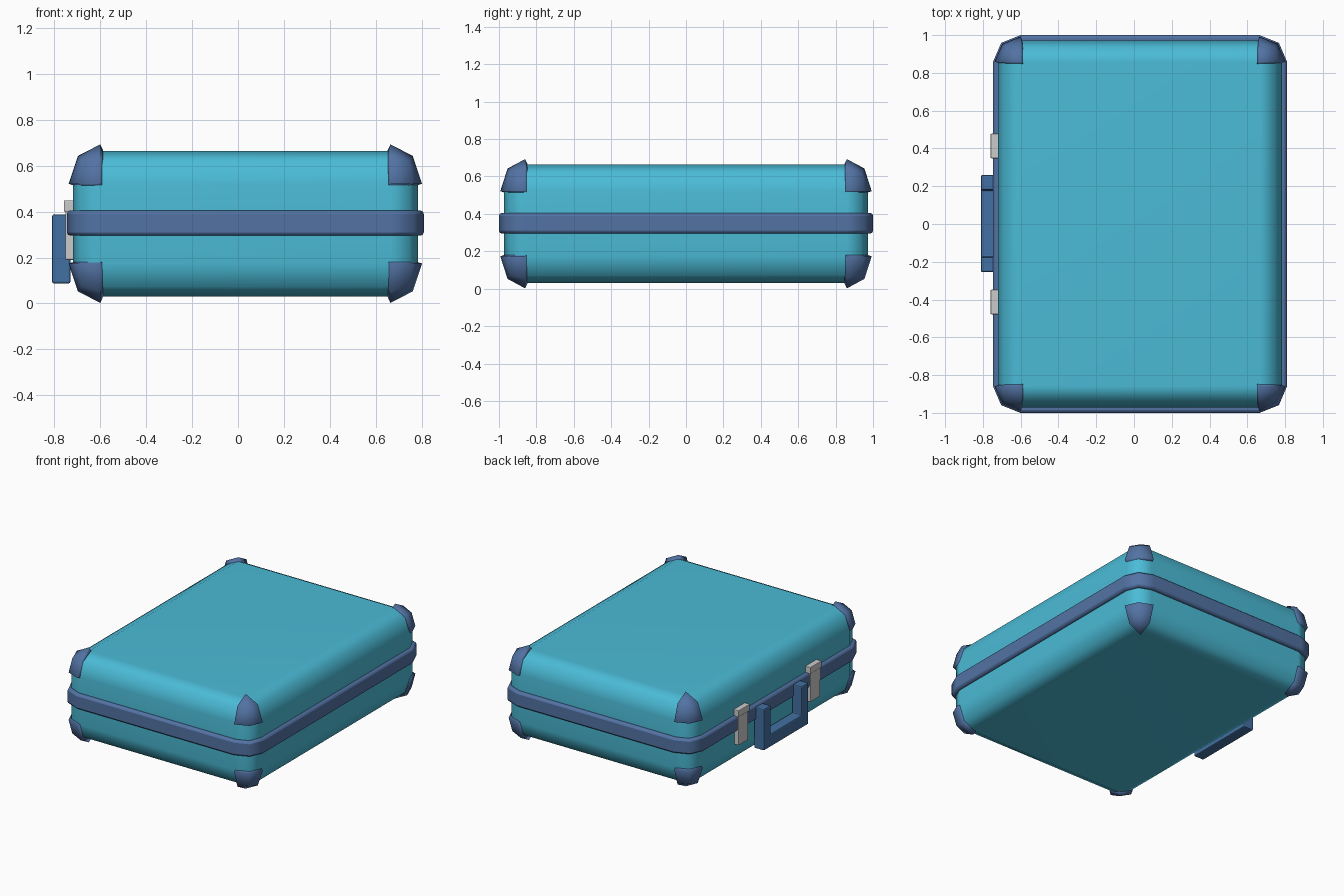
import bpy, bmesh
from mathutils import Vector, Matrix

if "Cube" in bpy.data.objects:
    bpy.data.objects.remove(bpy.data.objects["Cube"])

CX = 0.032  # case centre in x (handle sticks out on -x)


def material(name, rgb):
    m = bpy.data.materials.new(name)
    m.diffuse_color = (*rgb, 1)
    m.use_nodes = True
    m.node_tree.nodes["Principled BSDF"].inputs["Base Color"].default_value = m.diffuse_color
    return m


TEAL = material("teal", (0.07, 0.50, 0.68))
SLATE = material("slate_blue", (0.085, 0.17, 0.37))
BLUE = material("handle_blue", (0.055, 0.16, 0.36))


def finish(bm, name, mat=None, angle=None, bevel=0, solid=0):
    bmesh.ops.recalc_face_normals(bm, faces=bm.faces)
    me = bpy.data.meshes.new(name)
    bm.to_mesh(me)
    bm.free()
    ob = bpy.data.objects.new(name, me)
    bpy.context.collection.objects.link(ob)
    if mat:
        me.materials.append(mat)
    if angle:
        bpy.ops.object.select_all(action='DESELECT')
        ob.select_set(True)
        bpy.context.view_layer.objects.active = ob
        bpy.ops.object.shade_smooth_by_angle(angle=angle)
    if solid:
        s = ob.modifiers.new("thickness", 'SOLIDIFY')
        s.thickness, s.offset = solid, -1
    if bevel:
        b = ob.modifiers.new("soft_edges", 'BEVEL')
        b.width, b.segments = bevel, 2
        b.limit_method, b.angle_limit = 'ANGLE', 0.9
    if angle:
        ob.modifiers.new("normals", 'WEIGHTED_NORMAL').keep_sharp = True
    return ob


def rounded_box(size, radii, upright_only=False):
    """Box centred on the origin with elliptical two-segment edges."""
    r = Vector(radii)
    bm = bmesh.new()
    bmesh.ops.create_cube(bm, size=1)
    bmesh.ops.scale(bm, vec=[s / k for s, k in zip(size, r)], verts=bm.verts)
    edges = [e for e in bm.edges if not upright_only
             or abs(e.verts[0].co.z - e.verts[1].co.z) > 1e-4]
    bmesh.ops.bevel(bm, geom=edges, offset=1, segments=2, profile=0.5,
                    affect='EDGES', clamp_overlap=False)
    bmesh.ops.scale(bm, vec=r, verts=bm.verts)
    return bm


def box(lo, hi):
    bm = bmesh.new()
    lo, hi = Vector(lo), Vector(hi)
    bmesh.ops.create_cube(bm, size=1, matrix=Matrix.Translation((lo + hi) / 2)
                          @ Matrix.Diagonal((*(hi - lo), 1)))
    return bm


# Main shell
bm = rounded_box((1.504, 1.944, 0.635), (0.12, 0.115, 0.145))
bmesh.ops.translate(bm, vec=(CX, 0, 0.3475), verts=bm.verts)
finish(bm, "case_shell", TEAL, angle=1.1)

# Belt around the seam
bm = rounded_box((1.555, 2.0, 0.11), (0.145, 0.14, 1), upright_only=True)
bmesh.ops.translate(bm, vec=(CX, 0, 0.35), verts=bm.verts)
finish(bm, "seam_belt", SLATE, angle=1.1, bevel=0.015)

# Corner guards: one rounded corner patch per case corner
for sx in (-1, 1):
    for sy in (-1, 1):
        for sz in (-1, 1):
            sign = Vector((sx, sy, sz))
            bm = rounded_box((2, 2, 2), (0.138, 0.133, 0.172))
            centre = Vector((0.862, 0.867, 0.828))
            drop = [f for f in bm.faces if any(
                (f.calc_center_median()[i] * sign[i] - centre[i]) < 0.003
                for i in range(3))]
            bmesh.ops.delete(bm, geom=drop, context='FACES')
            at = Vector((CX + sx * 0.632, sy * 0.86, 0.3475 + sz * 0.1735))
            shift = at - Vector([s * c for s, c in zip(sign, centre)])
            bmesh.ops.translate(bm, vec=shift, verts=bm.verts)
            # keep outward normals for the open patch
            bm.normal_update()
            ob = finish(bm, "corner_guard", SLATE, angle=1.1)
            me = ob.data
            if me.polygons[0].normal.dot(sign) < 0:
                me.flip_normals()
            s = ob.modifiers.new("thickness", 'SOLIDIFY')
            s.thickness, s.offset = 0.05, -1
            ob.modifiers.move(len(ob.modifiers) - 1, 0)

# Latches: plate with a raised lip on top
for s in (-1, 1):
    y = s * 0.413
    finish(box((-0.752, y - 0.056, 0.19), (-0.71, y + 0.056, 0.41)),
           "latch_plate", bevel=0.004)
    finish(box((-0.759, y - 0.065, 0.40), (-0.71, y + 0.065, 0.449)),
           "latch_lip", bevel=0.004)

# Carrying handle: U profile pushed along x
profile = [(-0.255, 0.087), (0.26, 0.087), (0.26, 0.388), (0.18, 0.388),
           (0.18, 0.18), (-0.175, 0.18), (-0.175, 0.388), (-0.255, 0.388)]
bm = bmesh.new()
face = bm.faces.new([bm.verts.new((-0.81, y, z)) for y, z in profile])
ext = bmesh.ops.extrude_face_region(bm, geom=[face], use_keep_orig=True)
bmesh.ops.translate(bm, vec=(0.08, 0, 0),
                    verts=[v for v in ext["geom"] if isinstance(v, bmesh.types.BMVert)])
finish(bm, "carry_handle", BLUE, bevel=0.008)
